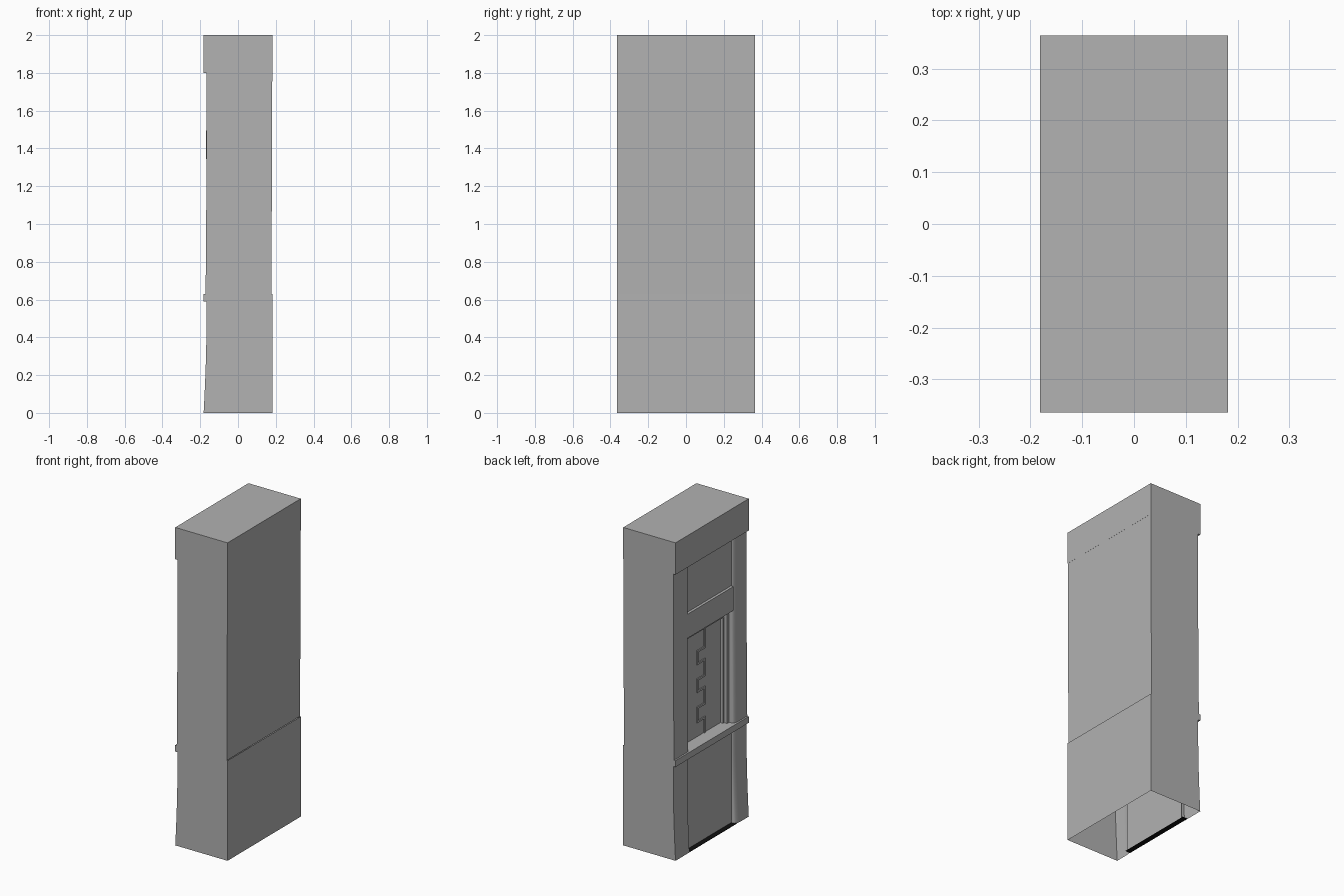
import bpy, bmesh, math

if "Cube" in bpy.data.objects:
    bpy.data.objects.remove(bpy.data.objects["Cube"])

HX, HY = 0.182, 0.364      # half depth (x) and half width (y)
NY = 0.226                 # half width of the recessed bay


def material(name, rgb):
    m = bpy.data.materials.new(name)
    m.diffuse_color = (*rgb, 1.0)
    m.use_nodes = True
    m.node_tree.nodes["Principled BSDF"].inputs["Base Color"].default_value = m.diffuse_color
    return m


GREY = material("plain grey", (0.445, 0.445, 0.445))
BLACK = material("black", (0.005, 0.005, 0.005))


def finish(name, bm, mat=GREY, smooth=False):
    me = bpy.data.meshes.new(name)
    bm.to_mesh(me)
    bm.free()
    me.materials.append(mat)
    ob = bpy.data.objects.new(name, me)
    bpy.context.collection.objects.link(ob)
    if smooth:
        bpy.ops.object.select_all(action='DESELECT')
        ob.select_set(True)
        bpy.context.view_layer.objects.active = ob
        bpy.ops.object.shade_smooth_by_angle(angle=math.radians(35))
    return ob


def boxes(name, specs, mat=GREY):
    """Each spec is x0, x1, y0, y1, z0, z1."""
    bm = bmesh.new()
    for x0, x1, y0, y1, z0, z1 in specs:
        vs = bmesh.ops.create_cube(bm, size=1)["verts"]
        for v in vs:
            v.co = ((x0 + x1) / 2 + v.co.x * (x1 - x0),
                    (y0 + y1) / 2 + v.co.y * (y1 - y0),
                    (z0 + z1) / 2 + v.co.z * (z1 - z0))
    return finish(name, bm, mat)


def panel(name, x, z0, z1):
    bm = bmesh.new()
    vs = [bm.verts.new((x, y, z)) for y, z in
          ((NY + .012, z0), (-NY - .012, z0), (-NY - .012, z1), (NY + .012, z1))]
    bm.faces.new(vs)
    return finish(name, bm)


def wall_loft(name, levels):
    """Open C-shaped wall section carried up through (z, front, back, inner) levels."""
    bm = bmesh.new()
    rows = []
    for z, front, back, inner in levels:
        section = [(inner, NY), (front, NY), (front, HY), (back, HY),
                   (back, -HY), (front, -HY), (front, -0.29)]
        # rounded inner corner of the far pilaster
        for i in range(1, 7):
            a = math.radians(15 * i)
            section.append((front + 0.016 * (1 - math.cos(a)), -0.29 + 0.054 * math.sin(a)))
        section.append((inner, -0.236))
        rows.append([bm.verts.new((x, y, z)) for x, y in section])
    for lo, hi in zip(rows, rows[1:]):
        for i in range(len(lo) - 1):
            bm.faces.new((lo[i], lo[i + 1], hi[i + 1], hi[i]))
    bmesh.ops.recalc_face_normals(bm, faces=bm.faces)
    # make the rear wall face outward
    bm.faces.ensure_lookup_table()
    rear = max(bm.faces, key=lambda f: f.calc_center_median().x)
    if rear.normal.x < 0:
        bmesh.ops.reverse_faces(bm, faces=bm.faces)
    return finish(name, bm, smooth=True)


# Lower walls, flaring out toward the ground
wall_loft("lower_walls", [(0.63 * i / 10,
                           -0.167 - 0.015 * max(0, 1 - i / 7) ** 1.6,
                           HX, -0.150) for i in range(11)])

# Upper walls, leaning slightly
wall_loft("upper_walls", [(0.63 + 1.17 * i / 6,
                           -0.1715 + 0.0045 * min(1, i / 3),
                           0.177 + 0.0045 * i / 6, -0.097) for i in range(7)])

# Header block and full-width ledge
boxes("header", [(-HX, HX, -HY, HY, 1.80, 2.0)])
boxes("ledge", [(-HX, -0.09, -HY, HY, 0.59, 0.63)])

# Recessed panels
panel("lower_panel", -0.150, 0.0, 0.59)
panel("upper_panel", -0.152, 1.49, 1.80)
panel("door_panel", -0.097, 0.63, 1.345)

# Lintel band above the door
boxes("lintel", [(-0.169, -0.097, -0.23, NY, 1.344, 1.495)])

# Stepped frame around the door
frame = []
for outer, inner, x, top, low in ((0.236, 0.215, -0.135, 1.344, 1.32),
                                  (0.215, 0.203, -0.115, 1.32, 1.295)):
    for s in (-1, 1):
        y0, y1 = sorted((s * outer, s * inner))
        frame.append((x, -0.096, y0, y1, 0.63, top))
    frame.append((x, -0.096, -inner, inner, low, top))
boxes("door_frame", frame)

# Toothed seam down the middle of the door
W, YA, YB = 0.006, -0.043, 0.027
zs = [1.295, 1.167, 1.09, 0.99, 0.915, 0.813, 0.725, 0.63]
seam = []
for i in range(len(zs) - 1):
    y = YB if i % 2 else YA
    seam.append((-0.103, -0.096, y - W, y + W, zs[i + 1], zs[i]))
for z in zs[1:-1]:
    seam.append((-0.103, -0.096, YA - W, YB + W, z - W, z + W))
boxes("door_seam", seam)

# Dark threshold strip at the foot of the lower bay
boxes("threshold", [(-0.181, -0.149, -0.25, 0.25, 0.0, 0.003)], BLACK)
